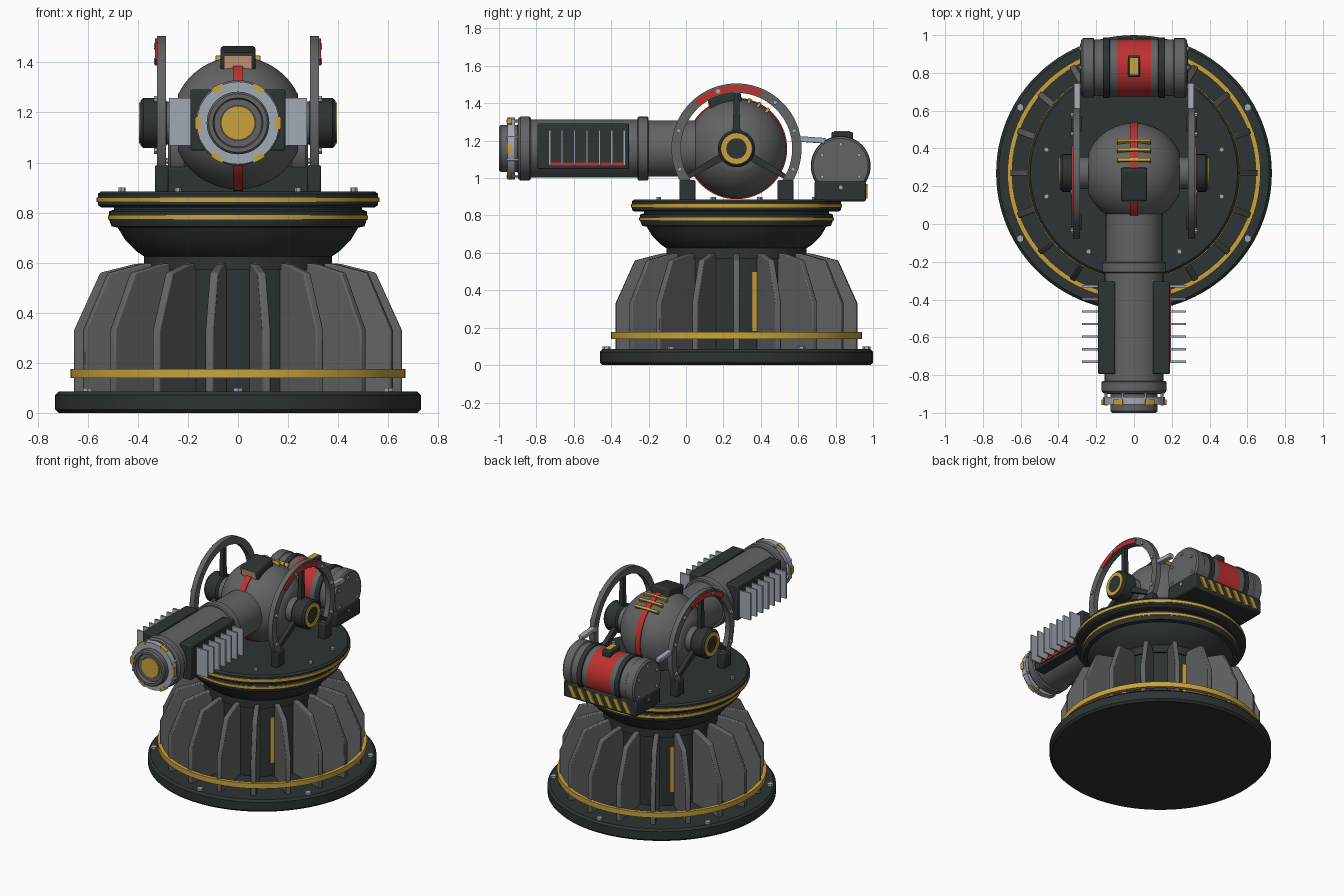
import bpy, bmesh
from math import sin, cos, radians, pi
from mathutils import Matrix, Vector

cube = bpy.data.objects.get("Cube")
if cube:
    bpy.data.objects.remove(cube, do_unlink=True)

COLOURS = {
    "dark_green": (0.026, 0.034, 0.033),
    "grey": (0.125, 0.127, 0.13),
    "pale_steel": (0.36, 0.40, 0.45),
    "gold": (0.58, 0.37, 0.045),
    "red": (0.52, 0.03, 0.03),
    "peach": (0.62, 0.33, 0.19),
}
MATS = {}
for label, rgb in COLOURS.items():
    m = bpy.data.materials.new(label)
    m.use_nodes = True
    m.diffuse_color = (*rgb, 1)
    m.node_tree.nodes["Principled BSDF"].inputs["Base Color"].default_value = (*rgb, 1)
    MATS[label] = m

# Axis frames: local z becomes up, model left, or front
UP = Matrix.Identity(4)
SIDE = Matrix(((0, 0, 1), (1, 0, 0), (0, 1, 0))).to_4x4()
FRONT = Matrix(((1, 0, 0), (0, 0, -1), (0, 1, 0))).to_4x4()
CY, HUB = 0.27, 1.158


def at(x, y, z, frame=UP):
    return Matrix.Translation((x, y, z)) @ frame


def turn(deg, axis="Z"):
    return Matrix.Rotation(radians(deg), 4, axis)


def finish(bm, name, mats, bevel=0):
    bmesh.ops.remove_doubles(bm, verts=bm.verts, dist=1e-5)
    bmesh.ops.recalc_face_normals(bm, faces=bm.faces)
    me = bpy.data.meshes.new(name)
    bm.to_mesh(me)
    bm.free()
    for m in mats:
        me.materials.append(MATS[m])
    for p in me.polygons:
        p.use_smooth = True
    me.set_sharp_from_angle(angle=radians(32))
    ob = bpy.data.objects.new(name, me)
    bpy.context.collection.objects.link(ob)
    if bevel:
        mod = ob.modifiers.new("bevel", "BEVEL")
        mod.width = bevel
        mod.segments = 2
    return ob


def lathe(name, prof, mats, frames, seg=64, arc=None, closed=False):
    """Turn (radius, height) points; mats is one colour or one per segment."""
    one = isinstance(mats, str)
    names = [mats] if one else list(dict.fromkeys(mats))
    bm = bmesh.new()
    a0, a1 = arc or (0, 360)
    n = seg if arc is None else seg + 1
    k = len(prof)
    for f in frames:
        rows = []
        for i in range(n):
            a = radians(a0 + (a1 - a0) * i / seg)
            rows.append([bm.verts.new(f @ Vector((r * cos(a), r * sin(a), t))) for r, t in prof])
        for i in range(seg):
            p, q = rows[i], rows[(i + 1) % n]
            for j in range(k if closed else k - 1):
                h = (j + 1) % k
                face = bm.faces.new((p[j], q[j], q[h], p[h]))
                face.material_index = 0 if one else names.index(mats[j])
        if arc:
            bm.faces.new(rows[0])
            bm.faces.new(rows[-1])
    bmesh.ops.dissolve_degenerate(bm, dist=1e-6, edges=bm.edges)
    return finish(bm, name, names)


def ring(name, r0, r1, t0, t1, mat, frames, seg=64, arc=None):
    return lathe(name, [(r0, t0), (r1, t0), (r1, t1), (r0, t1)], mat, frames, seg, arc, True)


def disc(name, r, t0, t1, mat, frames, seg=48, c=0.0):
    s = c if t1 > t0 else -c
    prof = [(0, t0), (r - c, t0), (r, t0 + s), (r, t1 - s), (r - c, t1), (0, t1)]
    if not c:
        prof = [(0, t0), (r, t0), (r, t1), (0, t1)]
    return lathe(name, prof, mat, frames, seg)


def prism(name, pts, thick, mat, frames, bevel=0):
    bm = bmesh.new()
    for f in frames:
        lo, hi = ([bm.verts.new(f @ Vector((x, y, s * thick / 2))) for x, y in pts] for s in (-1, 1))
        bm.faces.new(lo)
        bm.faces.new(hi)
        for i in range(len(pts)):
            j = (i + 1) % len(pts)
            bm.faces.new((lo[i], lo[j], hi[j], hi[i]))
    return finish(bm, name, [mat], bevel)


def box(name, size, mat, frames, bevel=0):
    x, y = size[0] / 2, size[1] / 2
    return prism(name, [(-x, -y), (x, -y), (x, y), (-x, y)], size[2], mat, frames, bevel)


# Pedestal: foot plate, dark core, radial fins, hoop, strips
base = at(0, CY, 0)
disc("foot_plate", 0.73, 0, 0.085, "dark_green", [base], 96, 0.014)
disc("pedestal_core", 0.365, 0.08, 0.6, "dark_green", [base])
fin = [(0.34, 0.08), (0.655, 0.08), (0.655, 0.33), (0.55, 0.56), (0.41, 0.595), (0.34, 0.6)]
prism("pedestal_fins", fin, 0.034, "grey",
      [base @ turn(20 * i) @ turn(90, "X") for i in range(18)], 0.006)
ring("pedestal_hoop", 0.645, 0.67, 0.14, 0.176, "gold", [base], 96)
box("pedestal_strips", (0.014, 0.028, 0.32), "gold",
    [base @ turn(15 + 60 * i) @ at(0.368, 0, 0.34) for i in range(6)])
disc("foot_bolts", 0.021, 0.08, 0.1, "pale_steel",
     [base @ turn(30 + 60 * i) @ at(0.695, 0, 0) for i in range(6)], 6)

# Turntable with two gold bands
table = [(0, 0.57, "dark_green"), (0.375, 0.57, "dark_green"), (0.375, 0.625, "dark_green"),
         (0.405, 0.645, "dark_green"), (0.45, 0.69, "dark_green"), (0.48, 0.74, "dark_green"),
         (0.505, 0.745, "dark_green"), (0.515, 0.772, "gold"), (0.515, 0.79, "dark_green"),
         (0.515, 0.805, "dark_green"), (0.495, 0.812, "dark_green"), (0.495, 0.82, "dark_green"),
         (0.545, 0.82, "dark_green"), (0.56, 0.83, "dark_green"), (0.56, 0.843, "gold"),
         (0.56, 0.861, "dark_green"), (0.56, 0.874, "dark_green"), (0.548, 0.885, "dark_green"),
         (0, 0.885, "dark_green")]
lathe("turntable", [p[:2] for p in table], [p[2] for p in table[:-1]], [base], 96)
ring("turntable_bands", 0.55, 0.565, 0.843, 0.861, "gold", [base], 96)
ring("turntable_lower_band", 0.51, 0.52, 0.773, 0.789, "gold", [base], 96)
disc("turntable_bolts", 0.014, 0.88, 0.9, "pale_steel",
     [base @ turn(a) @ at(0.48, 0, 0) for a in (15, 60, 120, 165, 195, 240, 300, 345)], 6)

# Ball housing with red band
side = at(0, CY, HUB, SIDE)
ball = [(0.265 * sin(a), 0.265 * cos(a)) for a in (radians(25 + 130 * i / 28) for i in range(29))]
lathe("ball_housing", [(0, ball[0][1])] + ball + [(0, ball[-1][1])], "grey", [side])
ring("ball_band", 0.25, 0.271, -0.02, 0.02, "red", [side])
box("ball_vents", (0.18, 0.018, 0.03), "gold",
    [at(0, CY, HUB) @ turn(-a, "X") @ at(0, 0, 0.262) for a in (15, 27, 39)], 0.003)

# Sight box on top of the ball
sight = at(0, 0.21, 1.415) @ turn(10, "X")
box("sight_box", (0.14, 0.175, 0.075), "dark_green", [sight], 0.012)
box("sight_lens", (0.108, 0.008, 0.052), "peach", [sight @ at(0, -0.088, 0)])

# Barrel
bar = at(0, 0, HUB, FRONT)
lathe("barrel", [(0, -0.1), (0.15, -0.1), (0.15, 0.2), (0.163, 0.2), (0.17, 0.207), (0.17, 0.253),
                 (0.163, 0.26), (0.155, 0.26), (0.155, 0.83), (0.164, 0.83), (0.171, 0.837),
                 (0.171, 0.885), (0.16, 0.897), (0.125, 0.9), (0.125, 0.99), (0.117, 1.0),
                 (0.1, 1.0), (0.095, 0.975), (0.07, 0.975), (0.07, 0.965), (0, 0.965)],
      "grey", [bar])
disc("muzzle_lens", 0.068, 0.96, 0.98, "gold", [bar])
ring("muzzle_ring", 0.12, 0.165, 0.915, 0.955, "pale_steel", [bar])
ring("muzzle_marks", 0.15, 0.172, 0.93, 0.957, "gold", [bar @ turn(60 * i) for i in range(6)], 6, (-9, 9))
disc("muzzle_bolts", 0.008, 0.895, 0.96, "pale_steel",
     [bar @ turn(22.5 + 45 * i) @ at(0.16, 0, 0) for i in range(8)], 6)

# Radiators on both sides of the barrel
box("radiator_panels", (0.09, 0.49, 0.245), "dark_green",
    [at(s * 0.145, -0.55, HUB + 0.012) for s in (1, -1)], 0.008)
box("radiator_fins", (0.1, 0.012, 0.19), "pale_steel",
    [at(s * 0.225, -0.33 - 0.0665 * i, HUB + 0.005) for s in (1, -1) for i in range(7)])
box("radiator_stripe", (0.009, 0.4, 0.018), "red", [at(0.192, -0.53, 1.075)])

# Side yokes: open rings, spokes, hubs, feet
for s, word in ((1, "left"), (-1, "right")):
    ring(word + "_yoke_ring", 0.298, 0.348, s * 0.287, s * 0.323, "grey", [side], 56, (-42, 222))
    ring(word + "_yoke_red_arc", 0.303, 0.337, s * 0.32, s * 0.331, "red", [side], 20, (65, 131))
    prism(word + "_yoke_spokes", [(0.06, -0.022), (0.305, -0.013), (0.305, 0.013), (0.06, 0.022)], 0.03,
          "dark_green", [side @ turn(a) @ at(0, 0, s * 0.305) for a in (90, 210, 330)])
    disc(word + "_trunnion", 0.085, s * 0.2, s * 0.3, "grey", [side])
    disc(word + "_hub", 0.1, s * 0.285, s * 0.39, "dark_green", [side], 32, 0.012)
    ring(word + "_hub_trim", 0.055, 0.082, s * 0.385, s * 0.396, "gold", [side], 32)
    disc(word + "_yoke_bolts", 0.013, s * 0.315, s * 0.336, "pale_steel",
         [side @ turn(a) @ at(0.322, 0, 0) for a in (-20, 17, 50, 108, 163, 200)], 6)
    box(word + "_yoke_feet", (0.055, 0.085, 0.11), "dark_green",
        [at(s * 0.305, CY + d, 0.935) for d in (-0.262, 0.262)], 0.008)
    box(word + "_strut", (0.035, 0.16, 0.03), "pale_steel", [at(s * 0.3, 0.665, 1.205) @ turn(-4, "X")], 0.004)

# Rear canister in its cradle
can = at(0, 0.827, 1.065, SIDE)
half = [(0.147, 0.28, "grey"), (0.157, 0.27, "grey"), (0.157, 0.215, "grey"), (0.15, 0.21, "grey"),
        (0.15, 0.165, "dark_green"), (0.16, 0.163, "dark_green"), (0.16, 0.13, "dark_green"),
        (0.152, 0.128, "grey"), (0.152, 0.09, "red")]
prof = [(0, 0.28)] + [p[:2] for p in half] + [(r, -t) for r, t, c in reversed(half)] + [(0, -0.28)]
tints = ["grey"] + [p[2] for p in half]
lathe("canister", prof, tints + tints[-2::-1], [can])
for s, word in ((1, "left"), (-1, "right")):
    disc(word + "_canister_bolts", 0.011, s * 0.275, s * 0.29, "pale_steel",
         [can @ turn(90 + 60 * i) @ at(0.115, 0, 0) for i in range(6)], 6)
box("canister_latch", (0.065, 0.115, 0.05), "dark_green", [at(0, 0.835, 1.222)], 0.008)
box("canister_latch_plate", (0.04, 0.085, 0.008), "gold", [at(0, 0.835, 1.249)])
box("cradle", (0.57, 0.275, 0.11), "dark_green", [at(0, 0.825, 0.93)], 0.012)
prism("hazard_stripes", [(-0.038, -0.038), (-0.004, -0.038), (0.036, 0.038), (0.002, 0.038)], 0.009,
      "gold", [at(-0.21 + 0.07 * i, 0.967, 0.93, FRONT) for i in range(7)])
